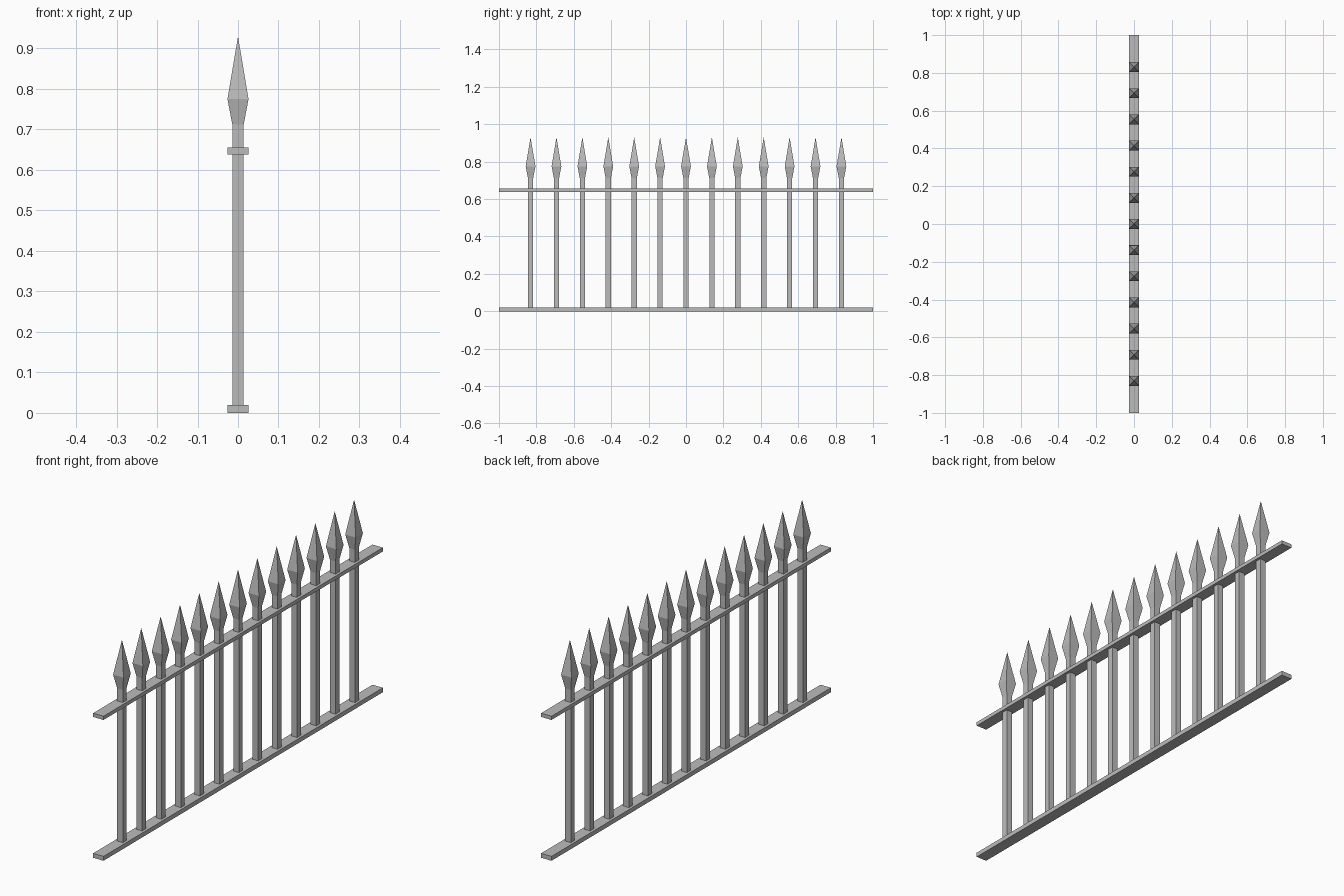
import bpy
import bmesh

cube = bpy.data.objects.get("Cube")
if cube:
    bpy.data.objects.remove(cube, do_unlink=True)

# Single painted-iron grey
iron = bpy.data.materials.new("iron_grey")
iron.use_nodes = True
GREY = (0.5, 0.5, 0.5, 1)
iron.diffuse_color = GREY
iron.node_tree.nodes["Principled BSDF"].inputs["Base Color"].default_value = GREY


def square_loft(name, sections, length=None, y=0.0):
    """Stack square sections (z, half width); length stretches them along y."""
    bm = bmesh.new()
    rings = []
    for z, h in sections:
        if h == 0:
            rings.append([bm.verts.new((0, 0, z))])
            continue
        hy = length / 2 if length else h
        rings.append([bm.verts.new((sx * h, sy * hy, z))
                      for sx, sy in ((-1, -1), (1, -1), (1, 1), (-1, 1))])
    for low, high in zip(rings, rings[1:]):
        for i in range(4):
            j = (i + 1) % 4
            if len(high) == 1:
                bm.faces.new((low[i], low[j], high[0]))
            else:
                bm.faces.new((low[i], low[j], high[j], high[i]))
    bm.faces.new(rings[0][::-1])
    if len(rings[-1]) == 4:
        bm.faces.new(rings[-1])
    mesh = bpy.data.meshes.new(name)
    bm.to_mesh(mesh)
    bm.free()
    mesh.materials.append(iron)
    obj = bpy.data.objects.new(name, mesh)
    obj.location.y = y
    bpy.context.collection.objects.link(obj)
    return obj


# Horizontal rails
RAIL = 0.026
square_loft("bottom_rail", [(0, RAIL), (0.02, RAIL)], length=2)
square_loft("top_rail", [(0.638, RAIL), (0.655, RAIL)], length=2)

# Evenly spaced bars, each with a spear finial
BARS = 13
SPACING = 0.1385
BAR = 0.014
for i in range(BARS):
    y = (i - (BARS - 1) / 2) * SPACING
    square_loft(f"bar_{i + 1}", [(0.01, BAR), (0.712, BAR)], y=y)
    square_loft(f"spearhead_{i + 1}",
                [(0.712, BAR), (0.775, RAIL), (0.93, 0)], y=y)
